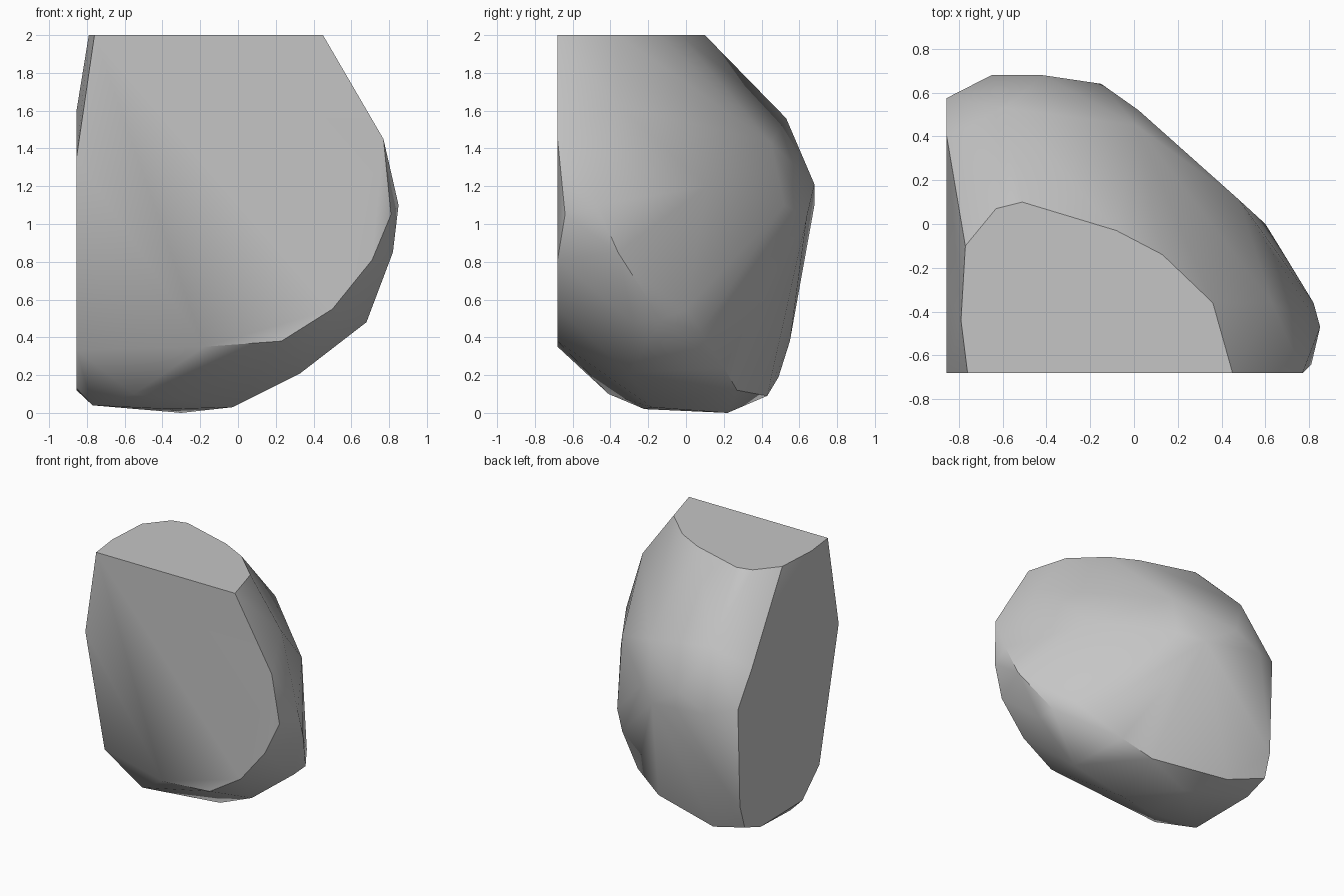
import bpy
import bmesh
import math
from mathutils import Vector

# Remove the default object only
default_cube = bpy.data.objects.get("Cube")
if default_cube:
    bpy.data.objects.remove(default_cube, do_unlink=True)

# The boulder is cut flat on three sides
FRONT, WALL, TOP = -0.68, -0.855, 2.0


def make_material(name, value):
    """Create one plain grey stone material."""
    material = bpy.data.materials.new(name)
    material.use_nodes = True
    colour = (value, value, value, 1)
    material.diffuse_color = colour
    shader = material.node_tree.nodes["Principled BSDF"]
    shader.inputs["Base Color"].default_value = colour
    shader.inputs["Roughness"].default_value = 0.9
    return material


def on_front(outline):
    """Place an x, z outline on the flat front cut."""
    return [Vector((x, FRONT, z)) for x, z in outline]


def on_wall(outline):
    """Place a y, z outline on the flat side cut."""
    return [Vector((WALL, y, z)) for y, z in outline]


def on_top(outline):
    """Place an x, y outline on the flat top cut."""
    return [Vector((x, y, TOP)) for x, y in outline]


def build_hull(name, corners, material):
    """Wrap the corners in a tight convex skin and shade it."""
    mesh = bpy.data.meshes.new(name)
    bm = bmesh.new()
    for corner in corners:
        bm.verts.new(corner)
    result = bmesh.ops.convex_hull(bm, input=bm.verts[:])
    unused = result["geom_interior"] + result["geom_unused"]
    loose = {item for item in unused if isinstance(item, bmesh.types.BMVert)}
    bmesh.ops.delete(bm, geom=list(loose), context="VERTS")

    # Join coplanar triangles into clean flat cuts
    bmesh.ops.dissolve_limit(
        bm,
        angle_limit=math.radians(1),
        verts=bm.verts[:],
        edges=bm.edges[:],
    )
    bmesh.ops.recalc_face_normals(bm, faces=bm.faces[:])
    bm.to_mesh(mesh)
    bm.free()

    rock = bpy.data.objects.new(name, mesh)
    bpy.context.collection.objects.link(rock)
    mesh.materials.append(material)

    bpy.ops.object.select_all(action="DESELECT")
    bpy.context.view_layer.objects.active = rock
    rock.select_set(True)
    bpy.ops.object.shade_smooth_by_angle(angle=math.radians(35))
    return rock


# Flat top cut
top_cut = on_top([
    (-.76, FRONT), (-.79, -.44), (-.77, -.1), (-.63, .07), (-.51, .1),
    (-.08, -.03), (.13, -.14), (.36, -.36), (.45, FRONT),
])

# Flat front cut
front_cut = on_front([
    (.77, 1.45), (.71, .81), (.5, .55), (.23, .38), (-.18, .35),
    (WALL, 1.35),
])

# Flat side cut
side_cut = on_wall([
    (-.3, 1.6), (.4, 1.41), (.575, 1.15), (.55, .38), (.49, .19),
    (.29, .12), (-.23, .13), (-.44, .33), (-.655, 1.24),
])

# Rounded shoulder and back
back_corners = [
    Vector(corner) for corner in (
        (.81, -.64, 1.05), (.85, -.47, 1.1), (.82, -.36, .85),
        (.63, -.36, 1.63), (.48, .11, 1.2), (.6, 0, .55),
        (.01, .45, 1.43), (.02, .52, 1.1), (-.15, .64, 1.04),
        (-.42, .68, 1.21), (-.65, .68, 1.1), (-.59, .53, 1.56),
    )
]

# Worn underside
underside_corners = [
    Vector(corner) for corner in (
        (.68, -.28, .48), (.68, -.13, .49), (.5, .08, .43),
        (.28, .2, .24), (.05, .27, .12), (-.3, .22, 0),
        (-.54, .43, .09), (-.77, -.2, .04), (-.36, -.22, .02),
        (-.03, -.18, .03), (-.55, -.41, .1), (.33, -.3, .21),
    )
]

stone_grey = make_material("stone_grey", 0.56)
build_hull(
    "boulder",
    top_cut + front_cut + side_cut + back_corners + underside_corners,
    stone_grey,
)
